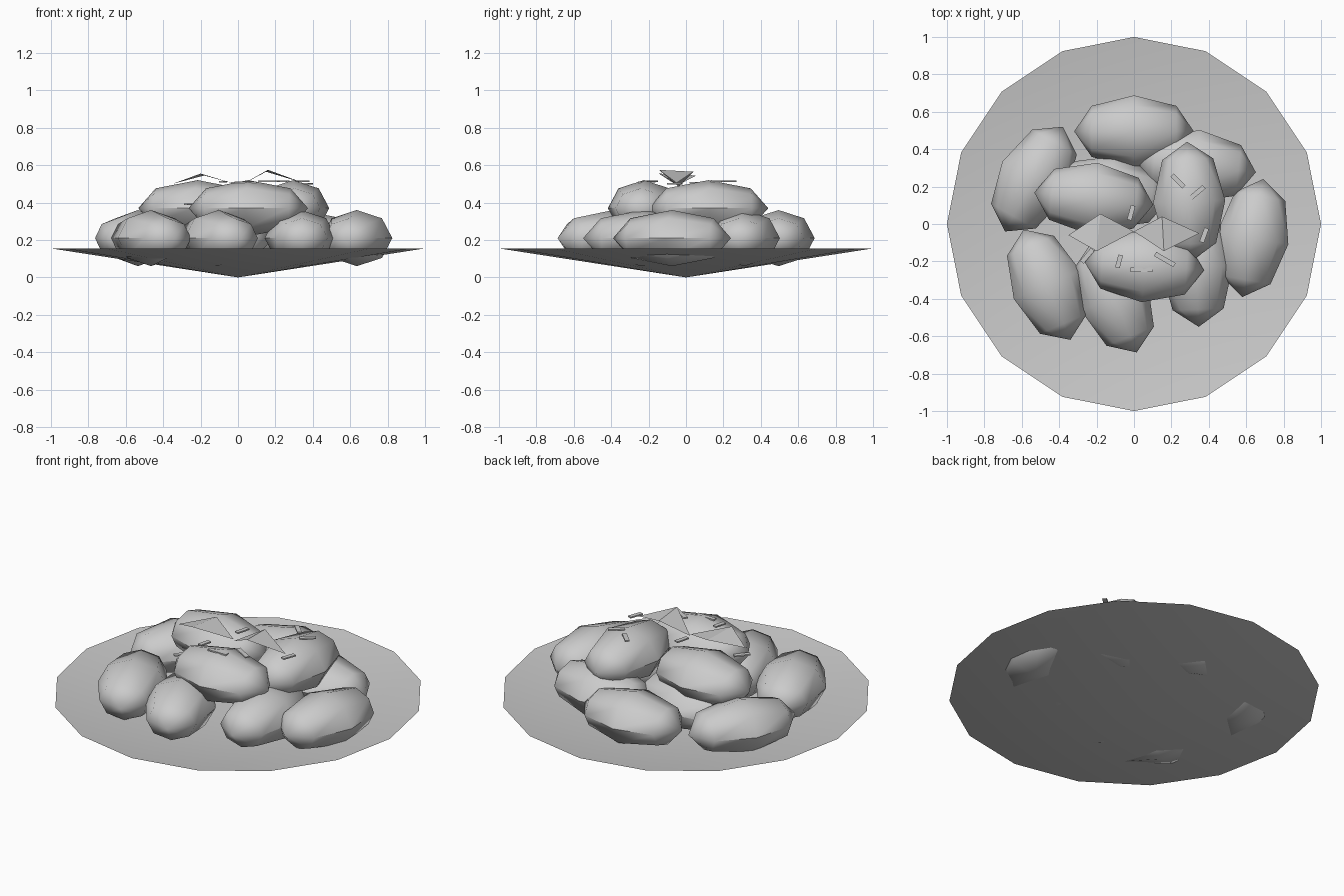
import bpy, bmesh
from math import radians, pi
from mathutils import Matrix, Vector

if "Cube" in bpy.data.objects:
    bpy.data.objects.remove(bpy.data.objects["Cube"])


def finish(name, bm, smooth=None):
    mesh = bpy.data.meshes.new(name)
    bm.to_mesh(mesh)
    bm.free()
    ob = bpy.data.objects.new(name, mesh)
    bpy.context.collection.objects.link(ob)
    if smooth:
        bpy.ops.object.select_all(action='DESELECT')
        ob.select_set(True)
        bpy.context.view_layer.objects.active = ob
        bpy.ops.object.shade_smooth_by_angle(angle=radians(smooth))
    return ob


# Shallow conical plate, 16 sides, point down
bm = bmesh.new()
bmesh.ops.create_cone(bm, cap_ends=False, segments=16, radius1=0, radius2=1, depth=0.155,
                      matrix=Matrix.Translation((0, 0, 0.0775)))
bmesh.ops.remove_doubles(bm, verts=bm.verts, dist=1e-4)
bmesh.ops.recalc_face_normals(bm, faces=bm.faces)
if sum(f.normal.z for f in bm.faces) < 0:
    bmesh.ops.reverse_faces(bm, faces=bm.faces)
finish("plate", bm, 30)


# Dumplings: stretched low-poly spheres lying on their sides
def dumpling(name, x, y, z, yaw):
    bm = bmesh.new()
    m = (Matrix.Translation((x, y, z)) @ Matrix.Rotation(radians(yaw), 4, 'Z')
         @ Matrix.Diagonal((0.32, 0.193, 0.15, 1)) @ Matrix.Rotation(pi / 2, 4, 'Y'))
    bmesh.ops.create_uvsphere(bm, u_segments=8, v_segments=4, radius=1, matrix=m)
    finish(name, bm, 45)


lower = [(0, 0.495, 0), (-0.535, 0.24, 61), (-0.465, -0.325, -67), (-0.105, -0.39, -68),
         (0.335, -0.23, -88), (0.635, -0.075, 80), (0.333, 0.31, -6), (-0.13, 0.17, -7)]
upper = [(-0.215, 0.135, -6), (0.295, 0.12, 92), (0.055, -0.225, -4)]
for i, (x, y, yaw) in enumerate(lower):
    dumpling(f"lower_dumpling_{i + 1}", x, y, 0.21, yaw)
for i, (x, y, yaw) in enumerate(upper):
    dumpling(f"upper_dumpling_{i + 1}", x, y, 0.37, yaw)


# Two herb leaves folded across the middle
def leaf(name, tip, back, base, front):
    bm = bmesh.new()
    t, b, c, f = [bm.verts.new(p) for p in (tip, back, base, front)]
    bm.faces.new((t, f, b))
    bm.faces.new((c, b, f))
    bmesh.ops.recalc_face_normals(bm, faces=bm.faces)
    finish(name, bm)


leaf("left_leaf", (-0.35, -0.06, 0.5), (-0.18, 0.055, 0.545), (0, -0.04, 0.495), (-0.2, -0.145, 0.555))
leaf("right_leaf", (0.35, -0.05, 0.505), (0.15, 0.04, 0.565), (0, -0.04, 0.485), (0.16, -0.145, 0.575))

# Chopped garnish strips: x, y, z, yaw, length
strips = [(0.235, 0.23, 0.515, -45, 0.09), (0.34, 0.17, 0.515, 40, 0.09),
          (-0.015, 0.06, 0.505, 75, 0.08), (0.375, -0.06, 0.5, 70, 0.08),
          (0.165, -0.19, 0.515, -30, 0.12), (-0.08, -0.2, 0.512, 75, 0.07),
          (-0.25, -0.17, 0.39, 50, 0.09), (0.04, -0.245, 0.51, 0, 0.12)]
for i, (x, y, z, yaw, length) in enumerate(strips):
    bm = bmesh.new()
    m = (Matrix.Translation((x, y, z)) @ Matrix.Rotation(radians(yaw), 4, 'Z')
         @ Matrix.Diagonal((length, 0.025, 0.008, 1)))
    bmesh.ops.create_cube(bm, size=1, matrix=m)
    finish(f"garnish_strip_{i + 1}", bm)
